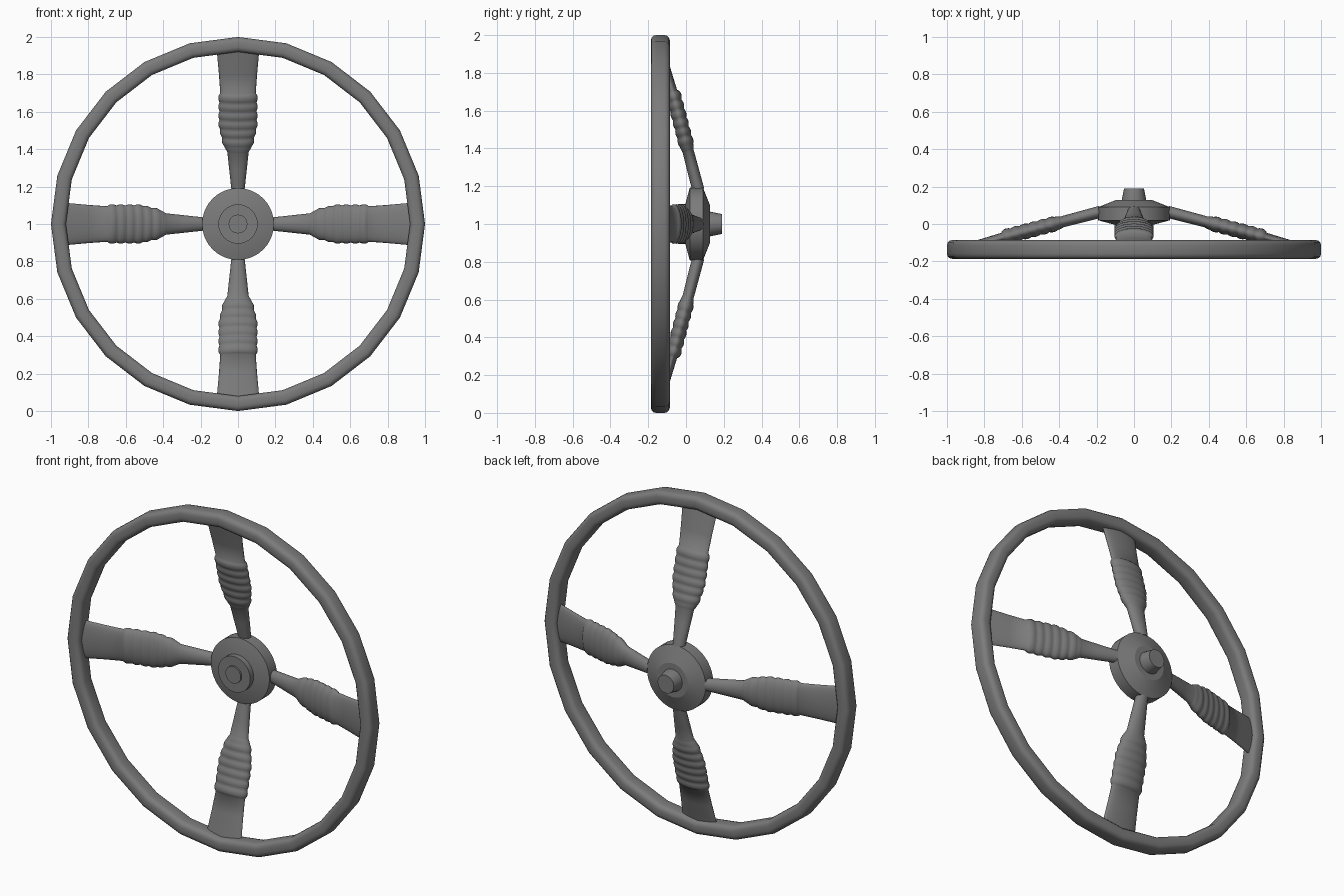
import bpy, bmesh, math
from mathutils import Vector

if "Cube" in bpy.data.objects:
    bpy.data.objects.remove(bpy.data.objects["Cube"])

CZ = 1.0  # height of the wheel axis

# Dark grey finish shared by all parts
dark = bpy.data.materials.new("dark_grey")
dark.diffuse_color = (0.2, 0.2, 0.2, 1)
dark.use_nodes = True
dark.node_tree.nodes["Principled BSDF"].inputs["Base Color"].default_value = dark.diffuse_color


def finish(name, bm, angle=35):
    bmesh.ops.recalc_face_normals(bm, faces=bm.faces)
    me = bpy.data.meshes.new(name)
    bm.to_mesh(me)
    bm.free()
    me.materials.append(dark)
    ob = bpy.data.objects.new(name, me)
    bpy.context.collection.objects.link(ob)
    bpy.ops.object.select_all(action='DESELECT')
    ob.select_set(True)
    bpy.context.view_layer.objects.active = ob
    bpy.ops.object.shade_smooth_by_angle(angle=math.radians(angle))
    return ob


def loft(name, rings, caps=True, loop=False, angle=35):
    """Skin a list of point rings, optionally closing the chain."""
    bm = bmesh.new()
    vs = [[bm.verts.new(p) for p in ring] for ring in rings]
    n = len(vs[0])
    pairs = list(zip(vs, vs[1:])) + ([(vs[-1], vs[0])] if loop else [])
    for a, b in pairs:
        for i in range(n):
            j = (i + 1) % n
            bm.faces.new((a[i], a[j], b[j], b[i]))
    if caps and not loop:
        bm.faces.new(vs[0])
        bm.faces.new(vs[-1])
    return finish(name, bm, angle)


def lathe(name, profile, segs, loop=False, angle=35):
    """Revolve (radius, y) points about the wheel axis."""
    rings = []
    for r, y in profile:
        rings.append([(r * math.sin(2 * math.pi * i / segs), y,
                       CZ + r * math.cos(2 * math.pi * i / segs))
                      for i in range(segs)])
    return loft(name, rings, True, loop, angle)


# Rim: 24-sided ring with a rounded rectangular section
section = []
for k, (sx, sy) in enumerate([(1, 1), (-1, 1), (-1, -1), (1, -1)]):
    for s in range(4):
        a = math.radians(90 * k + 30 * s)
        section.append((0.96 + sx * 0.013 + 0.027 * math.cos(a),
                        -0.136 + sy * 0.023 + 0.027 * math.sin(a)))
lathe("rim", section, 24, loop=True, angle=40)

# Hub, front boss, centre cap and rear shaft
lathe("hub", [(0.10, -0.005), (0.192, 0.02), (0.192, 0.09), (0.10, 0.127)], 40, angle=20)
lathe("front_boss", [(0.105, 0.02), (0.105, -0.036)], 32)
lathe("centre_cap", [(0.05, 0.0), (0.05, -0.046)], 24)
lathe("rear_shaft", [(0.065, 0.10), (0.065, 0.13), (0.053, 0.19)], 24, angle=20)

# Spoke stations: distance from axis, half width, half thickness
stations = [(0.18, 0.035, 0.032), (0.30, 0.048, 0.031), (0.385, 0.057, 0.030)]
grip = [(0.39, 0.060, 0.032), (0.41, 0.072, 0.036)]
RIBS, START, PITCH = 6, 0.415, 0.047
for i in range(RIBS):
    for t in (0.0, 0.2, 0.4, 0.6, 0.8):
        b = math.sin(math.pi * t)
        base = min(0.100, 0.075 + 0.011 * (i + t))
        grip.append((START + PITCH * (i + t), base - 0.001 + 0.006 * b,
                     0.036 + 0.006 * b))
end = START + PITCH * RIBS
grip.append((end, 0.097, 0.034))
blade = [(end + 0.006, 0.095, 0.026), (0.80, 0.102, 0.022),
         (0.90, 0.111, 0.020), (0.955, 0.115, 0.019)]
stations += grip + blade

# Four spokes sloping forward from the hub to the rim
names = ["top_spoke", "right_spoke", "bottom_spoke", "left_spoke"]
for q, name in enumerate(names):
    a = q * math.pi / 2
    out = Vector((math.sin(a), 0, math.cos(a)))
    side = Vector((math.cos(a), 0, -math.sin(a)))
    slope = -0.263
    normal = (Vector((0, 1, 0)) - out * slope).normalized()
    rings = []
    for r, w, h in stations:
        c = Vector((0, 0.06 + slope * (r - 0.2), CZ)) + out * r
        rings.append([c + side * (w * math.cos(t)) + normal * (h * math.sin(t))
                      for t in (2 * math.pi * k / 24 for k in range(24))])
    loft(name, rings, angle=60)
